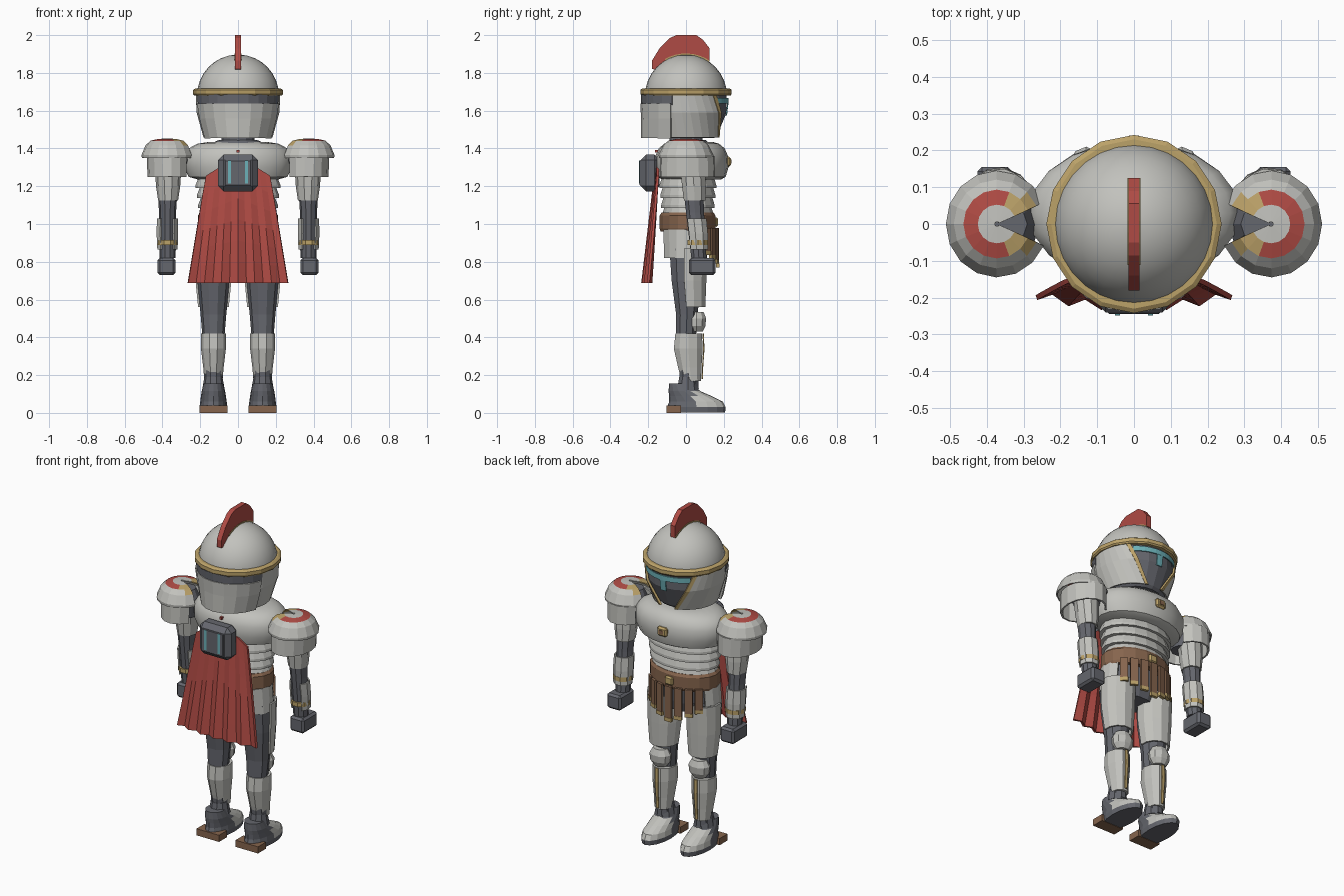
import bpy, bmesh
from math import sin, cos, radians, degrees, atan2, hypot
from mathutils import Matrix, Vector

old = bpy.data.objects.get("Cube")
if old:
    bpy.data.objects.remove(old, do_unlink=True)


def material(name, rgb):
    m = bpy.data.materials.new(name)
    m.use_nodes = True
    m.diffuse_color = (*rgb, 1)
    m.node_tree.nodes["Principled BSDF"].inputs["Base Color"].default_value = (*rgb, 1)
    return m


STEEL = material("light_steel", (.54, .54, .51))
DARK = material("dark_steel", (.13, .135, .155))
RED = material("red_cloth", (.43, .07, .058))
GOLD = material("gold_trim", (.5, .36, .14))
BROWN = material("brown_leather", (.24, .13, .075))
CYAN = material("cyan_light", (.15, .44, .48))


def finish(name, bm, mats, mirror=False, thick=0, rule=None, smooth=None):
    """Turn a bmesh into an object; rule maps a face centre to a material slot."""
    bmesh.ops.recalc_face_normals(bm, faces=bm.faces)
    if rule:
        for f in bm.faces:
            f.material_index = rule(f.calc_center_median())
    me = bpy.data.meshes.new(name)
    bm.to_mesh(me)
    bm.free()
    ob = bpy.data.objects.new(name, me)
    bpy.context.collection.objects.link(ob)
    for m in mats if isinstance(mats, tuple) else (mats,):
        me.materials.append(m)
    if smooth:
        bpy.ops.object.select_all(action='DESELECT')
        ob.select_set(True)
        bpy.context.view_layer.objects.active = ob
        bpy.ops.object.shade_smooth_by_angle(angle=radians(smooth))
    if thick:
        mod = ob.modifiers.new("thickness", 'SOLIDIFY')
        mod.thickness, mod.offset = thick, 0
    if mirror:
        ob.modifiers.new("mirror", 'MIRROR')
    return ob


def loft(name, rings, mats, n=12, cx=0, cy=0, arc=None, **kw):
    """Skin elliptical rings (z, rx, ry[, cy, start, end]); arcs give open plates."""
    bm = bmesh.new()
    rows = []
    for r in rings:
        z, rx, ry = r[:3]
        y0 = r[3] if len(r) > 3 else cy
        a0, a1 = r[4:6] if len(r) > 4 else (arc or (0, 360))
        opened = bool(arc) or len(r) > 4
        row = []
        for i in range(n + opened):
            a = radians(a0 + (a1 - a0) * i / n)
            row.append(bm.verts.new((cx + rx * cos(a), y0 + ry * sin(a), z)))
        rows.append(row)
    for lo, hi in zip(rows, rows[1:]):
        for i in range(n):
            j = (i + 1) % len(lo)
            bm.faces.new((lo[i], lo[j], hi[j], hi[i]))
    if not opened:
        bm.faces.new(rows[0])
        bm.faces.new(rows[-1])
    return finish(name, bm, mats, **kw)


def box(name, at, size, mats, bevel=0, turn=0, **kw):
    bm = bmesh.new()
    m = Matrix.Translation(at) @ Matrix.Rotation(radians(turn), 4, 'Z') @ Matrix.Diagonal((*size, 1))
    bmesh.ops.create_cube(bm, size=1, matrix=m)
    if bevel:
        bmesh.ops.bevel(bm, geom=bm.edges[:], offset=bevel, segments=1, affect='EDGES')
    return finish(name, bm, mats, **kw)


def slab(name, outline, half, mats):
    """Extrude a y-z outline across x."""
    bm = bmesh.new()
    f = bm.faces.new([bm.verts.new((-half, y, z)) for y, z in outline])
    ext = bmesh.ops.extrude_face_region(bm, geom=[f])["geom"]
    moved = [v for v in ext if isinstance(v, bmesh.types.BMVert)]
    bmesh.ops.translate(bm, verts=moved, vec=(2 * half, 0, 0))
    return finish(name, bm, mats)


# Helmet dome, rim and crest
R, ZC = .217, 1.68
dome = [(ZC + R * sin(radians(a)), R * cos(radians(a)), R * cos(radians(a))) for a in range(0, 90, 11)]
loft("helmet_dome", dome + [(ZC + R, .004, .004)], STEEL, 28, smooth=40)
loft("helmet_rim", [(1.68, .232, .236), (1.688, .238, .242), (1.71, .238, .242), (1.718, .225, .23)], GOLD, 16)


def over_dome(r, lo, hi):
    return [(r * cos(radians(a)), ZC + r * sin(radians(a))) for a in range(lo, hi, 8)]


slab("crest", [(-.18, 1.82), (-.18, 1.865), (-.14, 1.93), (-.085, 1.985), (-.05, 2), (.055, 2),
               (.09, 1.975), (.125, 1.93), (.125, 1.86)] + over_dome(.205, 58, 140), .015, RED)
slab("crest_base", over_dome(.223, 56, 128) + over_dome(.205, 56, 128)[::-1], .018, GOLD)

# Face visor, glowing slit, cheek plates and neck guard
loft("face_visor", [(1.455, .15, .15), (1.47, .165, .165), (1.59, .208, .215), (1.685, .212, .215)], DARK, 20)
loft("visor_slit", [(1.638, .218, .223), (1.668, .218, .223)], CYAN, 10, arc=(48, 132), thick=.006)
loft("visor_slit_drop", [(1.575, .21, .214), (1.64, .216, .222)], CYAN, 2, arc=(85, 95), thick=.006)
edge = [(1.46, .178, .175, 72), (1.59, .215, .222, 51), (1.685, .219, .223, 40)]
loft("cheek_plates", [(z, x, y, 0, -28, a) for z, x, y, a in edge], STEEL, 7, mirror=True, thick=.01)
loft("cheek_trim", [(z, x + .003, y + .003, 0, a - 2, a + 4) for z, x, y, a in edge], GOLD, 1, mirror=True, thick=.012)
loft("nape_band", [(1.63, .218, .232), (1.685, .222, .234)], DARK, 10, arc=(198, 342), thick=.01)
loft("neck_guard", [(1.455, .182, .232), (1.56, .212, .232), (1.638, .225, .236)], STEEL, 8, arc=(200, 340), thick=.012)
loft("neck", [(1.4, .09, .09), (1.48, .085, .085)], DARK)
loft("collar", [(1.42, .16, .12), (1.445, .1, .095)], DARK, 16, cy=.01)

# Cuirass with overlapping belly bands
loft("chest_plate", [(1.235, .21, .155), (1.25, .262, .18), (1.3, .285, .195), (1.36, .287, .192),
                     (1.4, .262, .175), (1.425, .215, .145), (1.435, .15, .11)], STEEL, 20, cy=.03, smooth=35)
for k in range(4):
    z, w = 1.19 - .052 * k, .225 - .007 * k
    loft(f"belly_band_{k + 1}", [(z, w, w * .68), (z + .015, w, w * .68), (z + .06, w - .018, w * .68 - .014)],
         STEEL, 18, cy=.01)
box("chest_badge", (0, .222, 1.33), (.065, .03, .055), GOLD, .01)
box("badge_gem", (0, .237, 1.33), (.028, .006, .022), BROWN)

# Belt, hips and leather straps
loft("belt", [(.96, .205, .145), (.975, .212, .15), (1.045, .212, .15), (1.06, .2, .14)], BROWN, 18, cy=.008)
box("belt_buckle", (0, .16, 1.01), (.055, .02, .05), GOLD, .008)
loft("pelvis", [(.8, .13, .08), (.86, .185, .1), (.97, .195, .125)], DARK, 14)
loft("hip_plates", [(.82, .215, .135), (.97, .203, .14)], STEEL, 5, arc=(-55, 32), mirror=True, thick=.012)
for k in range(-3, 4):
    a = radians(90 - 17 * k)
    drop = .2 - .022 * abs(k)
    x, y = .208 * cos(a), .008 + .16 * sin(a)
    turn = degrees(atan2(sin(a) / .16, cos(a) / .208)) - 90
    box(f"skirt_strap_{k + 4}", (x, y, .98 - drop / 2), (.044, .014, drop), BROWN, turn=turn)
    box(f"strap_tip_{k + 4}", (x, y, .98 - drop), (.046, .018, .022), GOLD, turn=turn)

# Cape with folds, hung under the pack
bm = bmesh.new()
grid = []
for r in range(7):
    t = r / 6
    row = []
    for c in range(-6, 7):
        u = c / 6
        x = u * (.17 + .095 * t ** .9)
        z = (1.36 - .62 * abs(x)) * (1 - t) + .688 * t
        fold = (.014 if c % 2 else -.01) * t + .03 * u * u * t
        row.append(bm.verts.new((x, -.15 - .07 * t + fold, z)))
    grid.append(row)
for a, b in zip(grid, grid[1:]):
    for i in range(12):
        bm.faces.new((a[i], a[i + 1], b[i + 1], b[i]))
finish("cape", bm, RED, thick=.014)
box("cape_clasp", (0, -.15, 1.385), (.014, .03, .014), RED)

# Back pack with two light strips
box("back_pack", (0, -.19, 1.27), (.21, .1, .195), DARK, .028)
box("pack_panel", (0, -.241, 1.27), (.14, .008, .135), DARK, .003)
box("pack_lights", (.045, -.245, 1.275), (.014, .006, .12), CYAN, mirror=True)

# Shoulder guards: open toward the neck, with a painted red arc and gold ends
SX = .372


def shoulder_paint(c):
    r = hypot(c.x - SX, c.y)
    inward = abs(degrees(atan2(c.y, SX - c.x)))
    if .05 < r < .088:
        return 2 if inward < 62 else 1
    return 2 if .088 < r < .11 and 30 < inward < 50 and c.z > 1.4 else 0


loft("shoulder_caps", [(1.35, .134, .14), (1.365, .136, .142), (1.415, .115, .118), (1.438, .09, .092),
                       (1.447, .052, .052), (1.45, .006, .006)], (STEEL, RED, GOLD), 14, cx=SX,
     arc=(204, 516), rule=shoulder_paint, mirror=True, thick=.006)
loft("shoulder_skirts", [(1.25, .108, .142), (1.36, .112, .138)], STEEL, 12, cx=.366, cy=.008,
     arc=(215, 505), mirror=True, thick=.01)
loft("shoulder_joints", [(1.26, .06, .06), (1.34, .085, .085), (1.42, .05, .05)], DARK, 10, cx=.34, mirror=True)

# Arms and fists
loft("arm_cores", [(.82, .042, .042, .068), (.9, .045, .045, .062), (1.06, .045, .05, .048),
                   (1.3, .06, .06, .03)], DARK, 10, cx=.373, mirror=True)
loft("upper_arm_plates", [(1.125, .053, .06, .046), (1.2, .064, .066, .042), (1.29, .07, .068, .035)],
     STEEL, 10, cx=.37, mirror=True)
loft("forearm_plates", [(.865, .05, .05, .065), (.95, .054, .055, .06), (1.03, .052, .056, .052)],
     STEEL, 7, cx=.374, arc=(-50, 230), mirror=True, thick=.008)
loft("forearm_bands", [(.89, .056, .057), (.915, .056, .057)], GOLD, 10, cx=.374, cy=.063, mirror=True)
box("fists", (.378, .085, .775), (.094, .14, .09), DARK, .012, mirror=True)

# Legs: dark core with plates over the thigh, knee and shin
LX = .13
loft("leg_cores", [(.13, .045, .05, .02), (.4, .058, .055, 0), (.52, .068, .06, .005),
                   (.7, .085, .08, 0), (.87, .088, .092, 0)], DARK, 10, cx=LX, mirror=True)
loft("thigh_plates", [(.56, .078, .082, .018), (.7, .092, .096, .01), (.87, .095, .102, .01)],
     STEEL, 7, cx=LX, arc=(-12, 192), mirror=True, thick=.01)
loft("knee_guards", [(.43, .04, .035), (.46, .062, .05), (.5, .065, .054), (.535, .045, .04)],
     STEEL, 10, cx=LX, cy=.055, mirror=True)
loft("shin_guards", [(.17, .048, .054, .028), (.24, .054, .065, .02), (.34, .066, .08, .012),
                     (.42, .066, .074, .014)], STEEL, 10, cx=LX, mirror=True)
loft("shin_stripes", [(.18, .05, .058, .028), (.24, .056, .067, .021), (.34, .068, .082, .013),
                      (.42, .068, .076, .015)], GOLD, 2, cx=LX, arc=(82, 98), mirror=True, thick=.006)

# Boots with light toe caps and leather heels
loft("boots", [(.002, .07, .15, .057), (.03, .074, .155, .055), (.06, .07, .142, .053), (.09, .066, .112, .022),
               (.115, .062, .084, -.008), (.155, .052, .06, -.03)], (DARK, STEEL), 16, cx=LX,
     rule=lambda c: int(c.y > .04 and c.z > .02), mirror=True)
loft("ankles", [(.12, .06, .06), (.19, .048, .048)], DARK, 10, cx=LX, cy=.01, mirror=True)
box("boot_heels", (LX, -.065, .02), (.15, .075, .04), BROWN, mirror=True)
